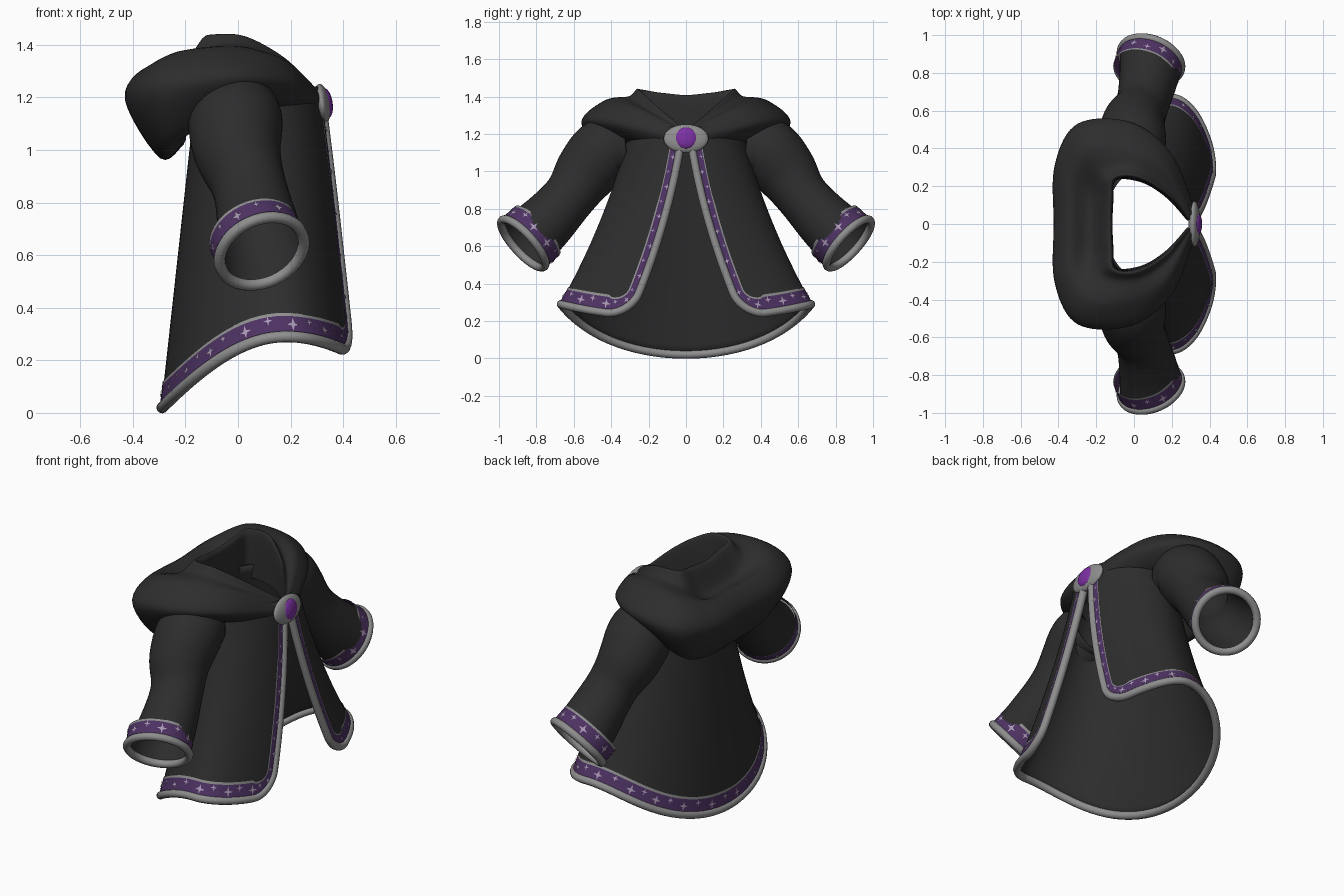
import bpy
import math
from mathutils import Vector

cube = bpy.data.objects.get("Cube")
if cube:
    bpy.data.objects.remove(cube, do_unlink=True)


def material(name, r, g, b):
    m = bpy.data.materials.new(name)
    m.use_nodes = True
    m.diffuse_color = (r, g, b, 1)
    m.node_tree.nodes["Principled BSDF"].inputs["Base Color"].default_value = (r, g, b, 1)
    return m


CLOTH = material("black cloth", .026, .026, .026)
SILVER = material("grey piping", .27, .27, .27)
PURPLE = material("purple ribbon", .075, .032, .125)
STAR = material("pale lilac stars", .4, .32, .46)
GEM = material("violet gem", .2, .03, .36)


def mesh_object(name, verts, faces, mats):
    me = bpy.data.meshes.new(name)
    me.from_pydata([tuple(v) for v in verts], [], faces)
    for m in mats:
        me.materials.append(m)
    me.shade_smooth()
    ob = bpy.data.objects.new(name, me)
    bpy.context.collection.objects.link(ob)
    return ob


def loft(name, rows, mats, closed=False, thick=0):
    """Skin equal-length rows of points; closed joins the ends of each row."""
    n = len(rows[0])
    faces = []
    for i in range(len(rows) - 1):
        for j in range(n if closed else n - 1):
            k = (j + 1) % n
            faces.append((i * n + j, i * n + k, (i + 1) * n + k, (i + 1) * n + j))
    ob = mesh_object(name, [p for r in rows for p in r], faces, mats)
    if thick:
        mod = ob.modifiers.new("thickness", 'SOLIDIFY')
        mod.thickness = thick
        mod.offset = 0
    return ob


def spline(pts, t):
    """Catmull-Rom through pts, t from 0 to 1."""
    n = len(pts) - 1
    i = min(int(t * n), n - 1)
    f = t * n - i
    a, b, c, d = (pts[min(max(i + k, 0), n)] for k in (-1, 0, 1, 2))
    return b + (c - a) * (f / 2) + (a * 2 - b * 5 + c * 4 - d) * (f * f / 2) \
        + (b * 3 - a - c * 3 + d) * (f ** 3 / 2)


def piping(name, pts, radius, closed):
    cu = bpy.data.curves.new(name, 'CURVE')
    cu.dimensions = '3D'
    cu.bevel_depth = radius
    cu.bevel_resolution = 3
    cu.use_fill_caps = True
    sp = cu.splines.new('POLY')
    sp.points.add(len(pts) - 1)
    for p, q in zip(sp.points, pts):
        p.co = (*q, 1)
    sp.use_cyclic_u = closed
    cu.materials.append(SILVER)
    ob = bpy.data.objects.new(name, cu)
    bpy.context.collection.objects.link(ob)


def trim(name, pts, normals, inwards, widths, closed=False):
    """Piping on an edge, a ribbon beside it and small stars on the ribbon."""
    piping(name + "_piping", pts, .022, closed)
    rows = [[p + n * .009 + d * (w * f) for p, n, d, w in zip(pts, normals, inwards, widths)]
            for f in (0, .3, .6, .9, 1.04)]
    ribbon = loft(name + "_ribbon", rows, [PURPLE, SILVER], closed)
    per_row = len(ribbon.data.polygons) // 4
    for f in ribbon.data.polygons:
        f.material_index = f.index // (3 * per_row)
    verts, faces, run, count = [], [], 0, 0
    for i in range(1, len(pts)):
        run += (pts[i] - pts[i - 1]).length
        if run < .07:
            continue
        run, count = 0, count + 1
        d, n, w = inwards[i], normals[i], widths[i]
        side = n.cross(d)
        centre = pts[i] + n * .013 + d * (w * (.6 + .1 * (-1) ** count))
        size = w * (.3 if count % 2 else .2)
        base = len(verts)
        for k in range(8):
            r = size * (1 if k % 2 == 0 else .3)
            a = k * math.pi / 4
            verts.append(centre + d * (r * math.cos(a)) + side * (r * math.sin(a)))
        faces.append(tuple(range(base, base + 8)))
    mesh_object(name + "_stars", verts, faces, [STAR])


# Robe body: flared shell, open down the front (+x); u = 0 is the back, +-1 the front edges
def body(u, z):
    d = 1.28 - z
    width = .285 + .22 * d + .17 * d * d
    mid = .04 + .15 * d
    back, front = -.15 - .11 * d, .30 + .14 * d
    gap = .01 + .12 * d + .15 * d * d
    a = u * (math.pi - math.asin(gap / width))
    c = math.cos(a)
    return Vector((mid - c * (mid - back if c > 0 else front - mid), width * math.sin(a), z))


def corner(u):
    return min(1, max(0, (abs(u) - .92) / .08))


def hem(u):
    s = math.sin(u * 2.74) ** 2
    base = .02 + .27 * s if abs(u) * 2.74 < math.pi / 2 else .22 + .07 * s
    return base + .12 * (1 - math.sqrt(1 - corner(u) ** 2))


TOP = 1.24
N = 120
us = [math.sin(math.pi * (i / N - .5)) for i in range(N + 1)]
rows = []
for j in range(25):
    rows.append([body(u, TOP + (hem(u) - TOP) * j / 24) for u in us])
loft("robe_body", rows, [CLOTH], thick=.008)

# Trim along both front edges and the hem
zs = [1.15 + (hem(1) - 1.15) * i / 30 for i in range(30)]
edge = [(-1, z) for z in zs] + [(u, hem(u)) for u in us] + [(1, z) for z in reversed(zs)]
pts = [body(u, z) for u, z in edge]
normals, inwards, widths = [], [], []
for i, (u, z) in enumerate(edge):
    p = pts[i]
    tangent = (pts[min(i + 1, len(pts) - 1)] - pts[max(i - 1, 0)]).normalized()
    n = (body(u + .01, z) - body(u - .01, z)).cross(body(u, z + .01) - body(u, z - .01)).normalized()
    if n.dot(p - Vector((.1, 0, z))) < 0:
        n.negate()
    d = n.cross(tangent).normalized()
    if d.dot(body(u * .93, z + .05) - p) < 0:
        d.negate()
    normals.append(n)
    inwards.append(d)
    widths.append(.095 - .04 * corner(u))
trim("robe_edge", pts, normals, inwards, widths)

# Sleeves: tapered tubes (x, y, z, radius along the arm) with trimmed cuffs
ARM = [Vector(v) for v in ((-.01, .32, 1.13, .15), (-.01, .43, 1.11, .175), (0, .53, 1, .165),
                           (.04, .62, .87, .138), (.07, .745, .73, .15), (.09, .87, .615, .168))]
X = Vector((1, 0, 0))
for side, label in ((1, "left"), (-1, "right")):
    rings = []
    for i in range(31):
        t = i / 30
        q = spline(ARM, t)
        tangent = (spline(ARM, min(1, t + .02)) - spline(ARM, max(0, t - .02))).to_3d().normalized()
        tangent = (tangent + X * (.2 * t)).normalized()
        b1 = (X - tangent * tangent.x).normalized()
        b2 = tangent.cross(b1)
        flip = Vector((1, side, 1))
        radials = [(b1 * math.cos(a) + b2 * math.sin(a)) * flip
                   for a in (k * math.tau / 40 for k in range(40))]
        rings.append([q.to_3d() * flip + r * q.w for r in radials])
    loft(label + "_sleeve", rings, [CLOTH], True, .008)
    trim(label + "_cuff", rings[-1], radials, [-(tangent * flip)] * 40, [.1] * 40, True)

# Lowered hood: sections from neck, over the collar and bowl, to the outer rim and underside
SECTIONS = [
    ((.28, .02, 1.15), (.29, .02, 1.23), (.3, .03, 1.23), (.31, .04, 1.22), (.33, .05, 1.18), (.31, .05, 1.13)),
    ((.17, .14, 1.16), (.18, .15, 1.34), (.17, .2, 1.33), (.18, .29, 1.34), (.2, .37, 1.26), (.19, .31, 1.19)),
    ((.04, .22, 1.16), (.03, .24, 1.42), (0, .3, 1.4), (0, .41, 1.38), (-.02, .54, 1.28), (0, .45, 1.18)),
    ((-.1, .23, 1.16), (-.1, .24, 1.43), (-.17, .28, 1.37), (-.23, .42, 1.37), (-.3, .53, 1.24), (-.24, .43, 1.05)),
    ((-.11, .12, 1.15), (-.12, .13, 1.42), (-.22, .16, 1.29), (-.34, .26, 1.32), (-.42, .31, 1.2), (-.29, .27, .98)),
]
SECTIONS = [[Vector(p) for p in s] for s in SECTIONS]
for s in SECTIONS:
    s.append(s[-1] * .5 + s[0] * .5 + Vector((0, 0, -.03)))
mirrored = [[p * Vector((1, -1, 1)) for p in s] for s in reversed(SECTIONS)]
centre_back = [Vector((p.x - .005, 0, p.z - .012)) for p in SECTIONS[-1]]
keys = SECTIONS + [centre_back] + mirrored
profiles = [[spline(s, k / 36) for k in range(37)] for s in keys]
hood = [[spline([p[k] for p in profiles], t / 90) for k in range(37)] for t in range(91)]
loft("hood", hood, [CLOTH])


# Brooch: oval silver mount and round gem
def oval(name, centre, size, mat):
    bpy.ops.mesh.primitive_uv_sphere_add(segments=32, ring_count=16, location=centre)
    ob = bpy.context.object
    ob.name = name
    ob.scale = size
    ob.rotation_euler.y = -.15
    ob.data.materials.append(mat)
    ob.data.shade_smooth()


oval("brooch_mount", (.32, 0, 1.175), (.03, .12, .077), SILVER)
oval("brooch_gem", (.335, 0, 1.178), (.025, .06, .058), GEM)
